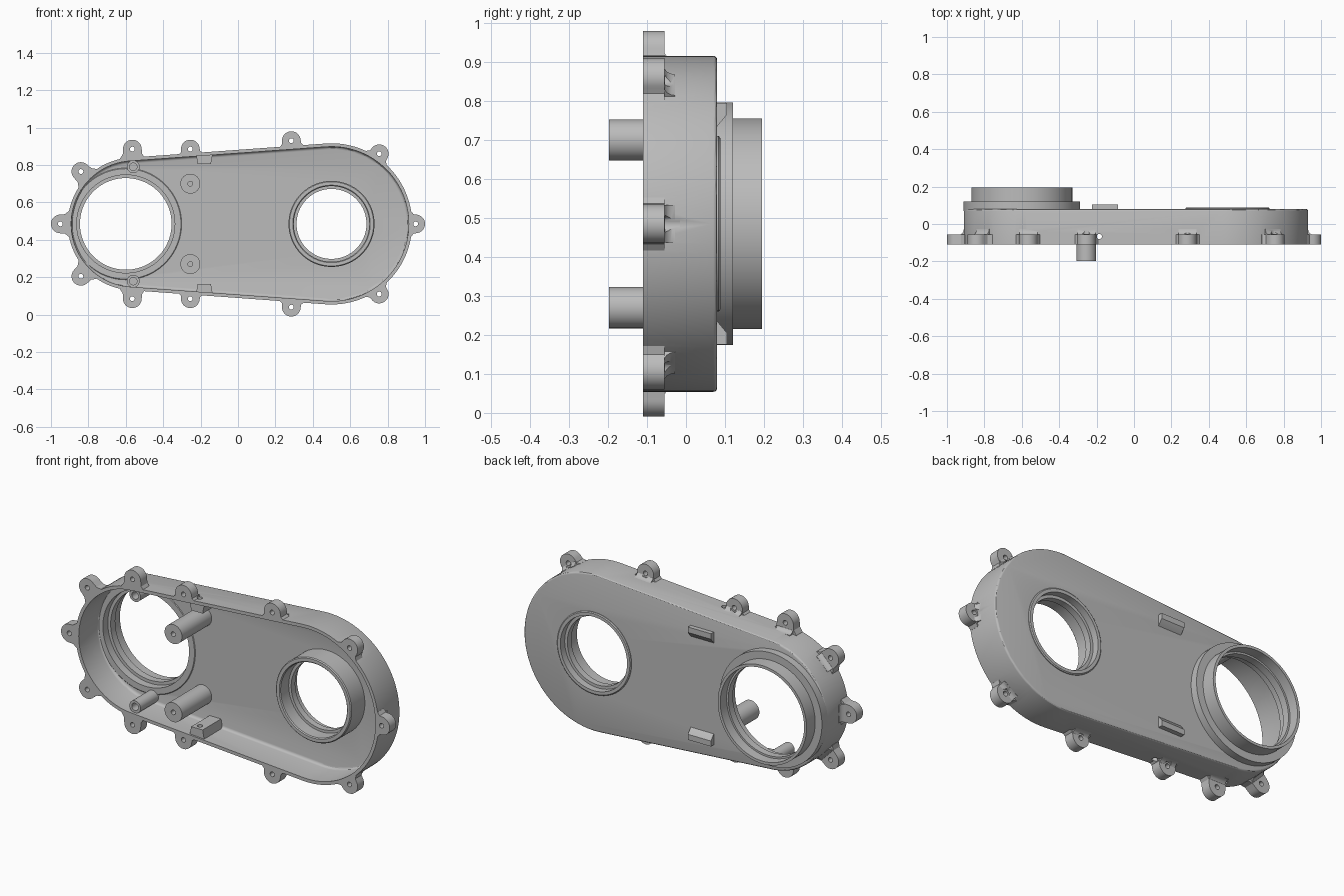
import bpy, bmesh, math
from mathutils import Vector

if "Cube" in bpy.data.objects:
    bpy.data.objects.remove(bpy.data.objects["Cube"])

X, Y, Z = Vector((1, 0, 0)), Vector((0, 1, 0)), Vector((0, 0, 1))
MID = 0.485                       # height of the long axis
BIG, SMALL = 0.5, -0.555          # x of the two end arcs
R_BIG, R_SMALL = 0.431, 0.355
FRONT, FLOOR, BACK = -0.11, 0.06, 0.08
TANGENT = math.acos((R_SMALL - R_BIG) / (BIG - SMALL))

grey = bpy.data.materials.new("cast grey")
grey.use_nodes = True
grey.diffuse_color = (0.5, 0.5, 0.5, 1)
grey.node_tree.nodes["Principled BSDF"].inputs["Base Color"].default_value = (0.5, 0.5, 0.5, 1)


def finish(name, bm):
    bmesh.ops.recalc_face_normals(bm, faces=bm.faces)
    mesh = bpy.data.meshes.new(name)
    bm.to_mesh(mesh)
    bm.free()
    mesh.materials.append(grey)
    ob = bpy.data.objects.new(name, mesh)
    bpy.context.collection.objects.link(ob)
    return ob


def extrude(name, pts, origin, u, v, sweep, round_back=0):
    """Flat outline in the u, v plane, swept along a vector."""
    bm = bmesh.new()
    near = [bm.verts.new(origin + u * a + v * b) for a, b in pts]
    far = [bm.verts.new(p.co + sweep) for p in near]
    bm.faces.new(near)
    cap = bm.faces.new(far)
    for i in range(len(pts)):
        j = (i + 1) % len(pts)
        bm.faces.new((near[i], near[j], far[j], far[i]))
    if round_back:
        bmesh.ops.recalc_face_normals(bm, faces=bm.faces)
        bmesh.ops.bevel(bm, geom=list(cap.edges), offset=round_back, segments=3,
                        profile=0.5, affect='EDGES')
    return finish(name, bm)


def arc(r, a0, a1, n, cx=0):
    return [(cx + r * math.cos(a0 + (a1 - a0) * i / n),
             r * math.sin(a0 + (a1 - a0) * i / n)) for i in range(n + 1)]


def cylinder(name, x, z, r, y0, y1, n=40):
    return extrude(name, arc(r, 0, math.tau, n)[:-1], Vector((x, y0, z)), X, Z, Y * (y1 - y0))


def outline(inset):
    return (arc(R_BIG - inset, -TANGENT, TANGENT, 56, BIG)
            + arc(R_SMALL - inset, TANGENT, math.tau - TANGENT, 48, SMALL))


def lathe(name, x, profile, n=96):
    """Closed ring profile of (radius, y) turned about a y axis."""
    bm = bmesh.new()
    rings = [[bm.verts.new((x + r * c, y, MID + r * s)) for r, y in profile]
             for c, s in arc(1, 0, math.tau, n)[:-1]]
    m = len(profile)
    for i in range(n):
        a, b = rings[i], rings[(i + 1) % n]
        for j in range(m):
            k = (j + 1) % m
            bm.faces.new((a[j], a[k], b[k], b[j]))
    return finish(name, bm)


def combine(ob, tools, operation):
    for tool in tools:
        mod = ob.modifiers.new("cut", 'BOOLEAN')
        mod.operation, mod.solver, mod.object = operation, 'EXACT', tool
        deps = bpy.context.evaluated_depsgraph_get()
        mesh = bpy.data.meshes.new_from_object(ob.evaluated_get(deps))
        ob.modifiers.clear()
        ob.data = mesh
        bpy.data.objects.remove(tool)


# Outer housing
housing = extrude("housing", outline(0), Vector((0, FRONT, MID)), X, Z,
                  Y * (BACK - FRONT), 0.01)

# Bolt ears round the rim: x and height above or below the axis
ears, drills = [], []
upper = [(-0.84, 0.28), (-0.565, 0.4), (-0.255, 0.4), (0.285, 0.445), (0.755, 0.375)]
for x, h in upper + [(x, -h) for x, h in upper] + [(-0.95, 0), (0.95, 0)]:
    at = Vector((x, 0, h))
    if x > BIG or x < SMALL:
        centre, radius = (BIG, R_BIG) if x > 0 else (SMALL, R_SMALL)
        arm = at - Vector((centre, 0, 0))
        out, gap = arm.normalized(), arm.length - radius
    else:
        out = Vector((math.cos(TANGENT), 0, math.copysign(math.sin(TANGENT), h)))
        gap = (at - Vector((BIG, 0, 0))).dot(out) - R_BIG
    side = out.cross(Y)
    at.z += MID
    shape = arc(0.05, -math.pi / 2, math.pi / 2, 20)
    neck = [(-gap * 0.6, 0.052), (-gap - 0.005, 0.068), (-gap - 0.04, 0.068)]
    shape += neck + [(a, -b) for a, b in reversed(neck)]
    ears.append(extrude("ear", shape, at + Y * FRONT, out, side, Y * 0.055))
    # Concave web running from the ear back up the wall
    web = [(-gap + 0.03 - 0.03 * math.sin(t), -0.028 - 0.03 * math.cos(t))
           for t in (0, 0.4, 0.8, 1.2, 1.57)]
    web += [(-gap - 0.03, -0.028), (-gap - 0.03, -0.07), (-gap + 0.03, -0.07)]
    ears.append(extrude("web", web, at - side * 0.048, out, Y, side * 0.096))
    drills.append(cylinder("drill", x, at.z, 0.013, -0.13, -0.04, 20))
    drills.append(cylinder("spot_face", x, at.z, 0.022, -0.054, -0.015, 20))
combine(housing, ears, 'UNION')
combine(housing, drills, 'DIFFERENCE')

# Hollow inside and the two bores
cavity = extrude("cavity", outline(0.018), Vector((0, FRONT - 0.02, MID)), X, Z,
                 Y * (FLOOR - FRONT + 0.02), 0.015)
bores = [cylinder("bore", -0.6, MID, 0.285, 0, 0.2, 96),
         cylinder("bore", BIG, MID, 0.212, 0, 0.2, 96)]
combine(housing, [cavity] + bores, 'DIFFERENCE')

parts = [housing]

# Stepped tube on the back and bearing collar inside
parts.append(lathe("large_bore_tube", -0.6, [
    (0.262, 0.057), (0.262, 0.1), (0.245, 0.1), (0.245, 0.14), (0.255, 0.14),
    (0.255, 0.195), (0.27, 0.195), (0.27, 0.12), (0.311, 0.12), (0.311, 0.07),
    (0.295, 0.057)]))
parts.append(lathe("bearing_collar", BIG, [
    (0.207, -0.06), (0.202, -0.055), (0.202, 0.015), (0.187, 0.015), (0.187, 0.05),
    (0.203, 0.05), (0.203, 0.088), (0.22, 0.088), (0.225, 0.084), (0.225, 0.065),
    (0.23, 0.065), (0.23, -0.055), (0.225, -0.06)]))

for s, word in ((1, "upper"), (-1, "lower")):
    # Long screw post
    post = cylinder(word + "_post", -0.255, MID + s * 0.215, 0.053, -0.198, 0.07)
    combine(post, [cylinder("drill", -0.255, MID + s * 0.215, 0.013, -0.25, -0.08, 20)],
            'DIFFERENCE')
    # Hollow locating pin beside the wall
    pin = cylinder(word + "_locating_pin", -0.56, MID + s * 0.306, 0.034, -0.095, 0.07)
    combine(pin, [cylinder("drill", -0.56, MID + s * 0.306, 0.02, -0.2, -0.03, 20)],
            'DIFFERENCE')
    # Thickened wall block with a cross hole through it
    block = extrude(word + "_wall_block", [(-0.225, 0.375), (-0.215, 0.32), (-0.145, 0.32),
                                           (-0.135, 0.375)],
                    Vector((0, -0.1, MID)), X, Z * s, Y * 0.17)
    for target in (block, housing):
        hole = extrude("cross_hole", arc(0.014, 0, math.tau, 20)[:-1],
                       Vector((-0.185, -0.067, MID + s * 0.25)), X, Y, Z * s * 0.2)
        combine(target, [hole], 'DIFFERENCE')
    # Wedge tab on the back
    tab = extrude(word + "_back_tab", [(0.07, 0.245), (0.08, 0.25), (0.105, 0.28),
                                       (0.105, 0.31), (0.07, 0.31)],
                  Vector((-0.225, 0, MID)), Y, Z * s, X * 0.14)
    parts += [post, pin, block, tab]

# Smooth round surfaces, keep machined edges sharp
bpy.ops.object.select_all(action='DESELECT')
for ob in parts:
    ob.select_set(True)
bpy.context.view_layer.objects.active = housing
bpy.ops.object.shade_smooth_by_angle(angle=math.radians(30))
